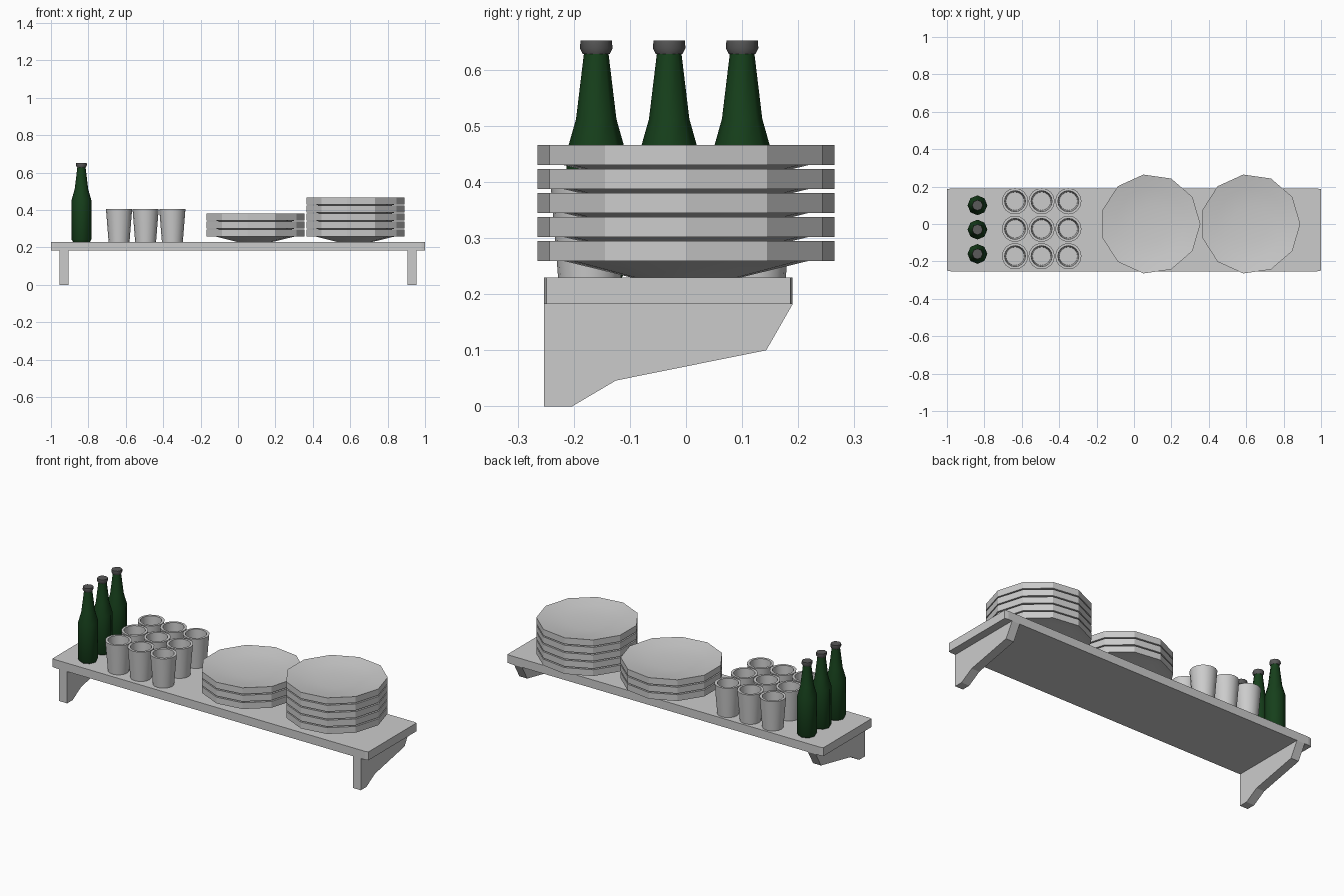
import bpy, bmesh, math
from mathutils import Vector

if "Cube" in bpy.data.objects:
    bpy.data.objects.remove(bpy.data.objects["Cube"])


def material(name, color):
    m = bpy.data.materials.new(name)
    m.diffuse_color = color
    m.use_nodes = True
    m.node_tree.nodes["Principled BSDF"].inputs["Base Color"].default_value = m.diffuse_color
    return m


def finish(name, bm, angle=None, mat=None):
    bmesh.ops.recalc_face_normals(bm, faces=bm.faces)
    me = bpy.data.meshes.new(name)
    bm.to_mesh(me)
    bm.free()
    ob = bpy.data.objects.new(name, me)
    bpy.context.collection.objects.link(ob)
    if mat:
        me.materials.append(mat)
    if angle:
        bpy.ops.object.select_all(action='DESELECT')
        ob.select_set(True)
        bpy.context.view_layer.objects.active = ob
        bpy.ops.object.shade_smooth_by_angle(angle=math.radians(angle))
    return ob


def lathe(name, profile, sides, angle, mat=None):
    """Revolve (radius, height) points around z."""
    bm = bmesh.new()
    vs = [bm.verts.new((r, 0, z)) for r, z in profile]
    es = [bm.edges.new(p) for p in zip(vs, vs[1:])]
    bmesh.ops.spin(bm, geom=vs + es, cent=(0, 0, 0), axis=(0, 0, 1),
                   angle=2 * math.pi, steps=sides, use_duplicate=False)
    bmesh.ops.remove_doubles(bm, verts=bm.verts, dist=1e-4)
    return finish(name, bm, angle, mat)


def prism(name, points, offset):
    """Extrude a flat outline along an offset."""
    bm = bmesh.new()
    face = bm.faces.new([bm.verts.new(p) for p in points])
    res = bmesh.ops.extrude_face_region(bm, geom=[face], use_keep_orig=True)
    moved = [g for g in res["geom"] if isinstance(g, bmesh.types.BMVert)]
    bmesh.ops.translate(bm, verts=moved, vec=Vector(offset))
    return finish(name, bm)


def place(source, name, loc):
    ob = source.copy()
    ob.name = name
    ob.location = loc
    bpy.context.collection.objects.link(ob)


TOP = 0.23
BACK, FRONT = -0.253, 0.19

# Shelf board with slightly clipped corners
c, d = 0.98, 0.004
board = [(-c, BACK), (c, BACK), (1, BACK + d), (1, FRONT - d),
         (c, FRONT), (-c, FRONT), (-1, FRONT - d), (-1, BACK + d)]
prism("shelf_board", [(x, y, 0.182) for x, y in board], (0, 0, TOP - 0.182))

# Brackets
side = [(BACK, 0), (-0.203, 0), (-0.125, 0.046), (0.143, 0.10),
        (FRONT, 0.182), (BACK, 0.182)]
for label, x in (("left", -0.955), ("right", 0.905)):
    prism(label + "_bracket", [(x, y, z) for y, z in side], (0.05, 0, 0))

# Two stacks of plates
plate = lathe("plate", [(0, 0), (0.1, 0), (0.22, 0.029), (0.267, 0.029),
                        (0.267, 0.065), (0.19, 0.051), (0.1, 0.042),
                        (0, 0.042)], 11, 30)
for stack, (x, count) in enumerate(((0.088, 3), (0.622, 5))):
    for i in range(count):
        place(plate, f"plate_{stack}_{i}", (x, 0, TOP + 0.0427 * i))
bpy.data.objects.remove(plate)

# Grid of cups
cup = lathe("cup", [(0, 0), (0.056, 0), (0.070, 0.174), (0.056, 0.174),
                    (0.049, 0.018), (0, 0.018)], 16, 40)
for x in (-0.636, -0.494, -0.351):
    for y in (0.122, -0.026, -0.172):
        place(cup, "cup", (x, y, TOP))
bpy.data.objects.remove(cup)

# Bottles with caps
green = material("dark_green", (0.008, 0.05, 0.011, 1))
dark = material("cap_grey", (0.1, 0.1, 0.1, 1))
bottle = lathe("bottle", [(0, 0), (0.046, 0), (0.053, 0.012), (0.053, 0.222),
                          (0.036, 0.282), (0.022, 0.398), (0, 0.398)],
               8, 50, green)
cap = lathe("cap", [(0, 0.398), (0.024, 0.398), (0.029, 0.408),
                    (0.028, 0.422), (0, 0.422)], 8, 50, dark)
for y in (0.10, -0.03, -0.16):
    place(bottle, "bottle", (-0.837, y, TOP))
    place(cap, "bottle_cap", (-0.837, y, TOP))
bpy.data.objects.remove(bottle)
bpy.data.objects.remove(cap)
